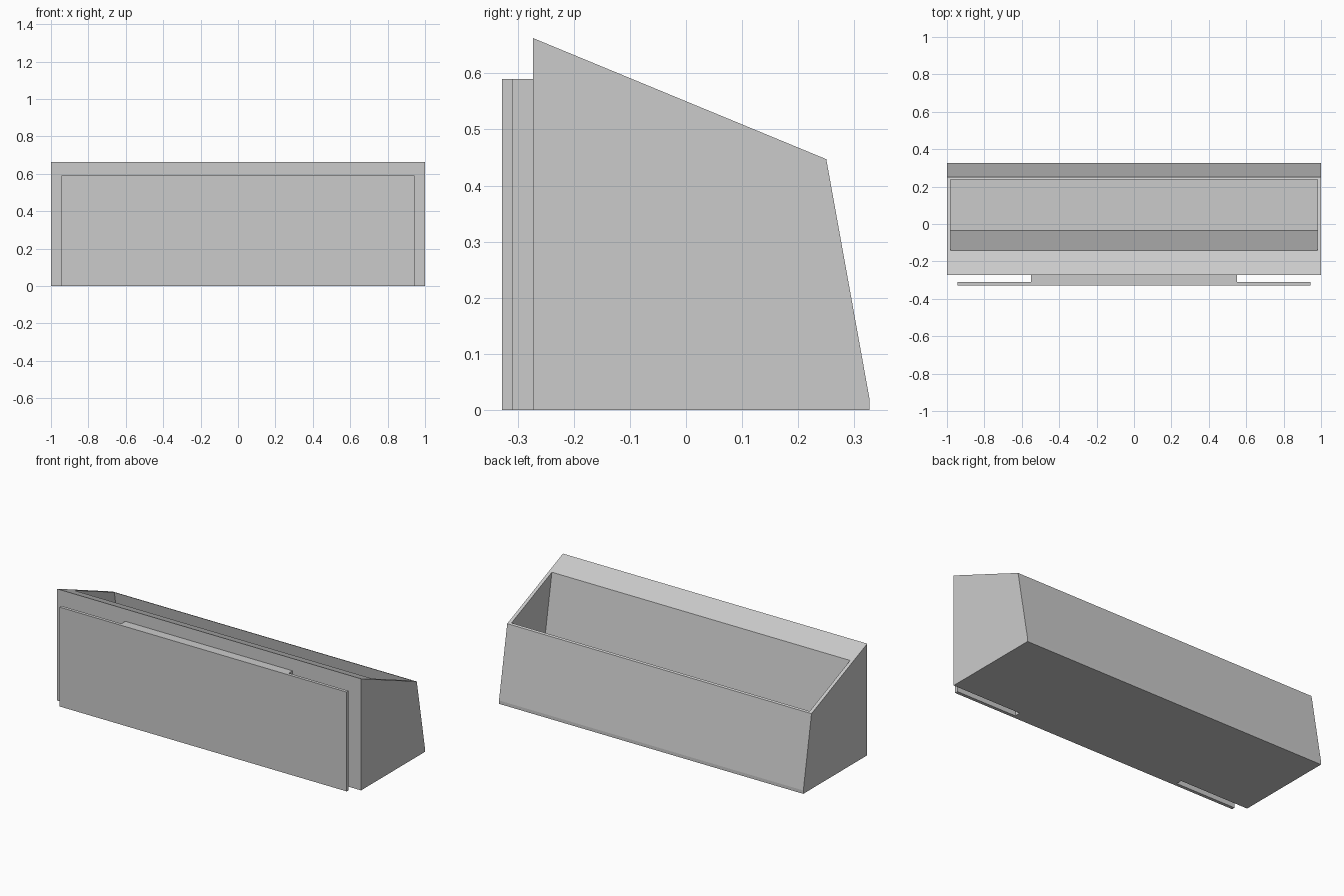
import bpy
import bmesh

cube = bpy.data.objects.get("Cube")
if cube:
    bpy.data.objects.remove(cube, do_unlink=True)

grey = bpy.data.materials.new("plain_grey")
grey.use_nodes = True
GREY = (0.6, 0.6, 0.6, 1)
grey.diffuse_color = GREY
grey.node_tree.nodes["Principled BSDF"].inputs["Base Color"].default_value = GREY


def prism(name, profile, half_width):
    """Extrude a (y, z) profile across x, centred on x = 0."""
    bm = bmesh.new()
    face = bm.faces.new([bm.verts.new((-half_width, y, z)) for y, z in profile])
    new = bmesh.ops.extrude_face_region(bm, geom=[face])["geom"]
    bmesh.ops.translate(bm, vec=(2 * half_width, 0, 0),
                        verts=[v for v in new if isinstance(v, bmesh.types.BMVert)])
    bmesh.ops.recalc_face_normals(bm, faces=bm.faces)
    mesh = bpy.data.meshes.new(name)
    bm.to_mesh(mesh)
    bm.free()
    mesh.materials.append(grey)
    obj = bpy.data.objects.new(name, mesh)
    bpy.context.collection.objects.link(obj)
    return obj


def slab(name, y0, y1, height, half_width):
    return prism(name, [(y0, 0), (y1, 0), (y1, height), (y0, height)], half_width)


# Bin body with a sloping rim and leaning back wall
FRONT = -0.273
bin_body = prism("bin_body", [(FRONT, 0), (0.327, 0), (0.327, 0.02),
                              (0.25, 0.447), (FRONT, 0.663)], 1.0)

# Hollow whose front and back walls lean parallel to the back of the bin
LEAN = 0.18
FLOOR, ABOVE = 0.02, 0.8


def leaning(y_floor, z):
    return (y_floor - LEAN * (z - FLOOR), z)


cutter = prism("hollow_cutter", [leaning(-0.035, FLOOR), leaning(0.316, FLOOR),
                                 leaning(0.316, ABOVE), leaning(-0.035, ABOVE)], 0.98)
cutter.hide_render = True
cut = bin_body.modifiers.new("hollow", "BOOLEAN")
cut.operation = "DIFFERENCE"
cut.solver = "EXACT"
cut.object = cutter
bpy.context.view_layer.objects.active = bin_body
bpy.ops.object.modifier_apply(modifier=cut.name)
bpy.data.objects.remove(cutter, do_unlink=True)

# Front panel held off the body by a narrower spacer
slab("spacer_block", -0.309, FRONT, 0.59, 0.55)
slab("front_panel", -0.328, -0.309, 0.59, 0.944)
